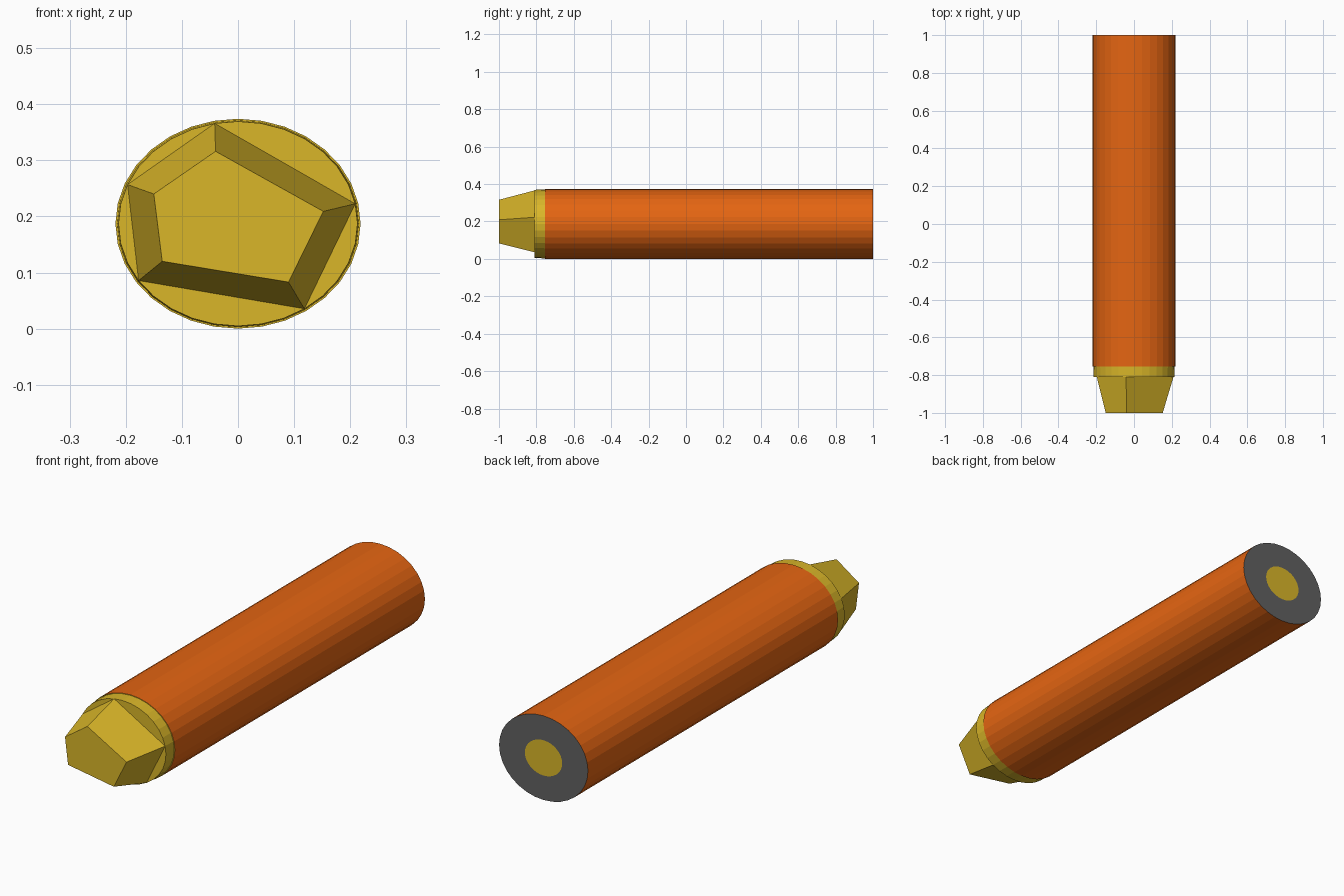
import bpy, bmesh, math

if "Cube" in bpy.data.objects:
    bpy.data.objects.remove(bpy.data.objects["Cube"])

N, RX, RZ, CZ = 32, 0.2185, 0.187, 0.187   # oval cross-section


def material(name, rgb):
    m = bpy.data.materials.new(name)
    m.diffuse_color = (*rgb, 1)
    m.use_nodes = True
    m.node_tree.nodes["Principled BSDF"].inputs["Base Color"].default_value = m.diffuse_color
    return m


orange = material("orange", (0.78, 0.13, 0.006))
gold = material("gold", (0.70, 0.47, 0.022))
grey = material("dark grey", (0.12, 0.12, 0.12))


def oval(step, y, s=1.0):
    """Point on the oval at a multiple of 1/32 turn."""
    a = step * 2 * math.pi / N
    return (RX * s * math.cos(a), y, CZ + RZ * s * math.sin(a))


def ring(y, s=1.0):
    return [oval(i, y, s) for i in range(N)]


def loft(name, rings, colours, caps):
    """Join rings in order; one colour per band, caps = (start, end) colours or None."""
    mats = list(dict.fromkeys(colours + [c for c in caps if c]))
    mesh = bpy.data.meshes.new(name)
    for m in mats:
        mesh.materials.append(m)
    bm = bmesh.new()
    vs = [[bm.verts.new(p) for p in r] for r in rings]
    for a, b, col in zip(vs, vs[1:], colours):
        n = len(a)
        for i in range(n):
            j = (i + 1) % n
            f = bm.faces.new((a[i], a[j], b[j], b[i]))
            f.material_index = mats.index(col)
    for r, col in ((vs[0], caps[0]), (vs[-1], caps[1])):
        if col:
            bm.faces.new(r).material_index = mats.index(col)
    bmesh.ops.recalc_face_normals(bm, faces=bm.faces)
    bm.to_mesh(mesh)
    bm.free()
    ob = bpy.data.objects.new(name, mesh)
    bpy.context.collection.objects.link(ob)
    return ob


# Tube with its grey end face and gold centre disc
loft("tube", [ring(-0.755), ring(1), ring(1, 0.42)],
     [orange, grey], (gold, gold))

# Collar just inside the tube outline
loft("collar", [ring(-0.81, 0.975), ring(-0.755, 0.985)], [gold], (gold, None))

# Uneven five-sided tip, its corners on the collar's rim
corners = (1, 9, 14, 19, 27)
tip = [(0.152, -1, 0.209), (-0.04, -1, 0.316), (-0.15, -1, 0.24),
       (-0.135, -1, 0.12), (0.09, -1, 0.083)]
loft("tip", [[oval(c, -0.81, 0.975) for c in corners], tip], [gold], (None, gold))
